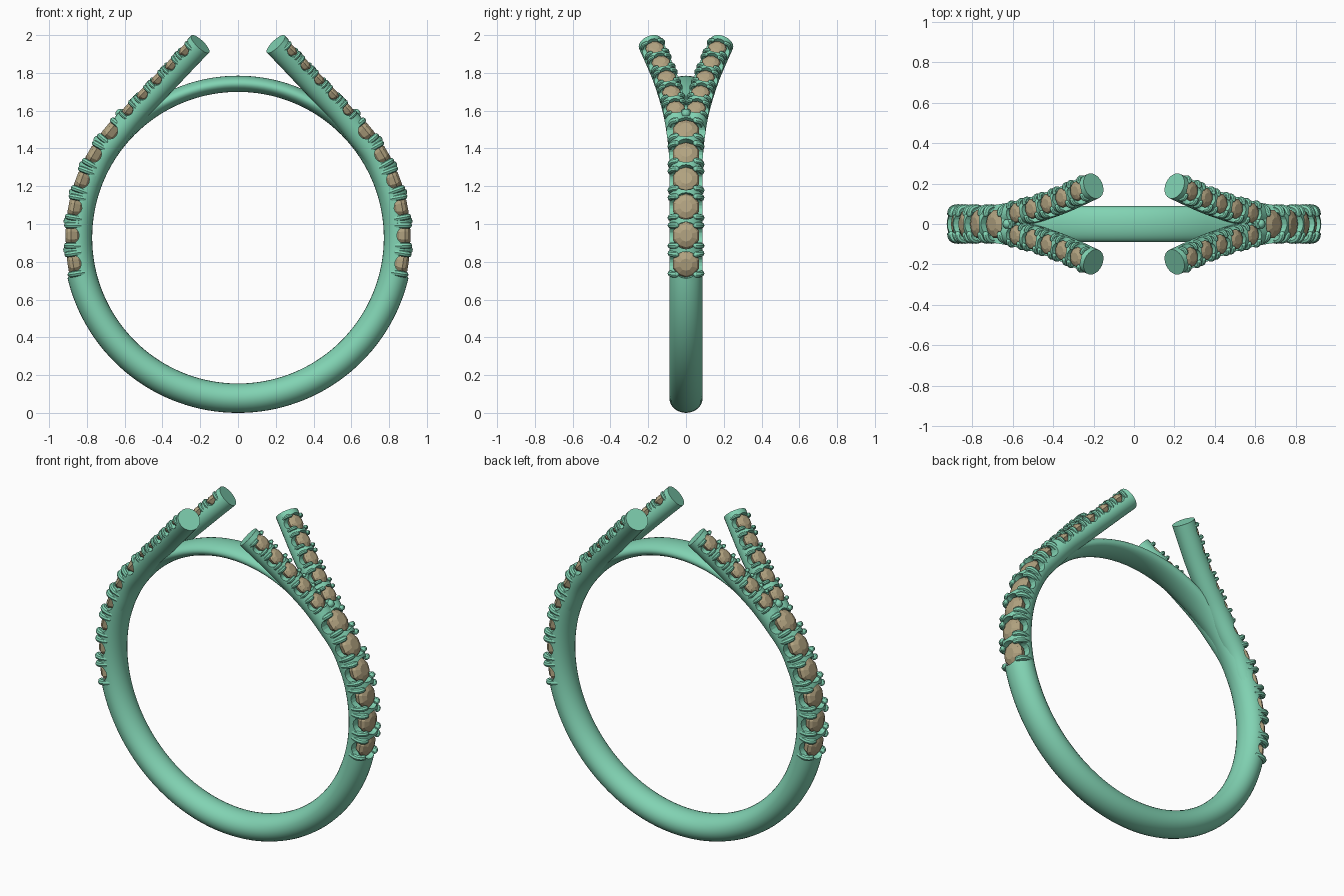
import bpy, bmesh, math
from mathutils import Vector, Matrix

if "Cube" in bpy.data.objects:
    bpy.data.objects.remove(bpy.data.objects["Cube"])

CZ, RIN = 0.9275, 0.772          # ring centre height, inner radius
Y = Vector((0, 1, 0))


def material(name, col):
    m = bpy.data.materials.new(name)
    m.diffuse_color = (*col, 1)
    m.use_nodes = True
    m.node_tree.nodes["Principled BSDF"].inputs["Base Color"].default_value = m.diffuse_color
    return m


metal = material("green_metal", (0.22, 0.65, 0.45))
stone = material("tan_stone", (0.45, 0.37, 0.22))


def finish(bm, name, mat, smooth=True):
    bmesh.ops.recalc_face_normals(bm, faces=bm.faces)
    me = bpy.data.meshes.new(name)
    bm.to_mesh(me)
    bm.free()
    ob = bpy.data.objects.new(name, me)
    bpy.context.collection.objects.link(ob)
    if mat:
        me.materials.append(mat)
    if smooth:
        smooth_by_angle(ob)
    return ob


def activate(ob):
    bpy.ops.object.select_all(action='DESELECT')
    ob.select_set(True)
    bpy.context.view_layer.objects.active = ob


def smooth_by_angle(ob):
    activate(ob)
    bpy.ops.object.shade_smooth_by_angle(angle=math.radians(40))


def skin(bm, rings, closed=False):
    vs = [[bm.verts.new(p) for p in r] for r in rings]
    n = len(vs[0])
    for i in range(len(vs) if closed else len(vs) - 1):
        a, b = vs[i], vs[(i + 1) % len(vs)]
        for j in range(n):
            bm.faces.new((a[j], a[(j + 1) % n], b[(j + 1) % n], b[j]))
    if not closed:
        bm.faces.new(vs[0])
        bm.faces.new(vs[-1])


def ring(c, u, v, r, n):
    return [c + r * (u * math.cos(2 * math.pi * j / n) + v * math.sin(2 * math.pi * j / n))
            for j in range(n)]


def tube(bm, pts, radii, n, hint):
    rings = []
    for i, p in enumerate(pts):
        t = (pts[min(i + 1, len(pts) - 1)] - pts[max(i - 1, 0)]).normalized()
        u = t.cross(hint).normalized()
        rings.append(ring(p, u, t.cross(u), radii[i], n))
    skin(bm, rings)


def spline(pts, k):
    q = [2 * pts[0] - pts[1]] + pts + [2 * pts[-1] - pts[-2]]
    out = []
    for i in range(1, len(q) - 2):
        a, b, c, d = q[i - 1:i + 3]
        for s in range(k):
            t = s / k
            out.append(0.5 * (2 * b + (c - a) * t + (2 * a - 5 * b + 4 * c - d) * t * t
                              + (3 * b - a - 3 * c + d) * t ** 3))
    return out + [pts[-1]]


# Split arm centre line (right, back); the others are mirrored
arm_path = spline([Vector(p) for p in (
    (.80, .018, 1.20), (.73, .024, 1.355), (.64, .036, 1.475), (.55, .055, 1.585),
    (.46, .08, 1.68), (.36, .115, 1.785), (.27, .155, 1.88), (.20, .188, 1.953))], 6)

# Stone frames: centre, along, side, outward, radius
frames = []


def add_frame(c, t, b, n, r, flips):
    for fx, fy in flips:
        m = Matrix.Diagonal((fx, fy, 1))
        frames.append((m @ c, m @ t, m @ b, m @ n, r))


for k in range(6):
    a = math.radians(-9 + 9.75 * k)
    n = Vector((math.cos(a), 0, math.sin(a)))
    add_frame(Vector((0, 0, CZ)) + n * 0.885, Vector((-n.z, 0, n.x)), Y, n, 0.073,
              [(1, 1), (-1, 1)])
for x in (.25, .322, .396, .472, .55):
    i = min(range(1, len(arm_path) - 1), key=lambda j: abs(arm_path[j].x - x))
    a, b = arm_path[i], arm_path[i + 1]
    if b.x > x or abs(a.x - x) < 1e-6:
        p = a
    s = (x - a.x) / (b.x - a.x)
    p = a + (b - a) * s
    t = (arm_path[i + 1] - arm_path[i - 1]).normalized()
    n = Vector((p.x, 0, p.z - CZ)).normalized()
    n = (n - t * n.dot(t)).normalized()
    n = (Vector((-t.z, 0, t.x)) * (-1) * 0.7 + n * 0.3) if t.z < 0 else n
    n = Vector((t.z, 0, -t.x)).normalized()
    add_frame(p + n * 0.04, t, n.cross(t).normalized(), n, 0.051,
              [(1, 1), (-1, 1), (1, -1), (-1, -1)])

# Cutters: round seat plus cross scallop under every stone
bm = bmesh.new()
for c, t, b, n, r in frames:
    skin(bm, [ring(c - n * r * .15, t, b, r * .98, 20), ring(c + n * r * 1.5, t, b, r * .98, 20)])
    skin(bm, [ring(c - b * r * 1.9, t, n, r * .6, 16), ring(c + b * r * 1.9, t, n, r * .6, 16)])
cutter = finish(bm, "stone_seat_cutter", None, False)
cutter.hide_render = True


def carve(ob):
    m = ob.modifiers.new("seats", 'BOOLEAN')
    m.operation, m.solver, m.object, m.use_self = 'DIFFERENCE', 'EXACT', cutter, True
    activate(ob)
    bpy.ops.object.modifier_apply(modifier=m.name)
    smooth_by_angle(ob)


# Shank: elliptical section, thinner across the top bridge
bm = bmesh.new()
rings = []
for i in range(144):
    a = 2 * math.pi * i / 144
    up = math.degrees(math.asin(math.sin(a)))
    s = min(max((up - 36) / 28, 0), 1)
    s = s * s * (3 - 2 * s)
    h = (0.1555 - 0.07 * s) / 2
    d = Vector((math.cos(a), 0, math.sin(a)))
    rings.append([Vector((0, 0, CZ)) + d * (RIN + h + h * math.cos(f)) + Y * 0.088 * math.sin(f)
                  for f in [2 * math.pi * j / 28 for j in range(28)]])
skin(bm, rings, True)
carve(finish(bm, "shank", metal))

# Four split arms
for fx, sx in ((1, "right"), (-1, "left")):
    for fy, sy in ((1, "back"), (-1, "front")):
        bm = bmesh.new()
        tube(bm, [Vector((p.x * fx, p.y * fy, p.z)) for p in arm_path],
             [0.0655] * len(arm_path), 24, Y)
        carve(finish(bm, f"arm_{sx}_{sy}", metal))
bpy.data.objects.remove(cutter)

# Faceted stones
bm = bmesh.new()
for c, t, b, n, r in frames:
    skin(bm, [ring(c + n * r * h, t, b, r * w, 10) for w, h in
              ((.3, -.75), (.8, -.45), (1, -.02), (.85, .2), (.45, .38))])
finish(bm, "stones", stone, False)

# Claw prongs, four per stone, bending over the edge
bm = bmesh.new()
for c, t, b, n, r in frames:
    for st in (-1, 1):
        for sb in (-1, 1):
            o = c + t * (.74 * r * st)
            pts = spline([o + b * (sb * r * u) + n * (r * v) for u, v in
                          ((1.0, -.7), (1.12, -.2), (.98, .2), (.62, .32))], 3)
            pts.append(pts[-1] - b * (sb * r * .1))
            w = [r * .22] * (len(pts) - 2) + [r * .19, r * .09]
            tube(bm, pts, w, 8, t)
finish(bm, "prongs", metal)

# Bead in the fork of each split
bm = bmesh.new()
for fx in (-1, 1):
    bmesh.ops.create_uvsphere(bm, u_segments=12, v_segments=8, radius=0.024,
                              matrix=Matrix.Translation((fx * 0.625, 0, 1.585)))
finish(bm, "fork_beads", metal)
